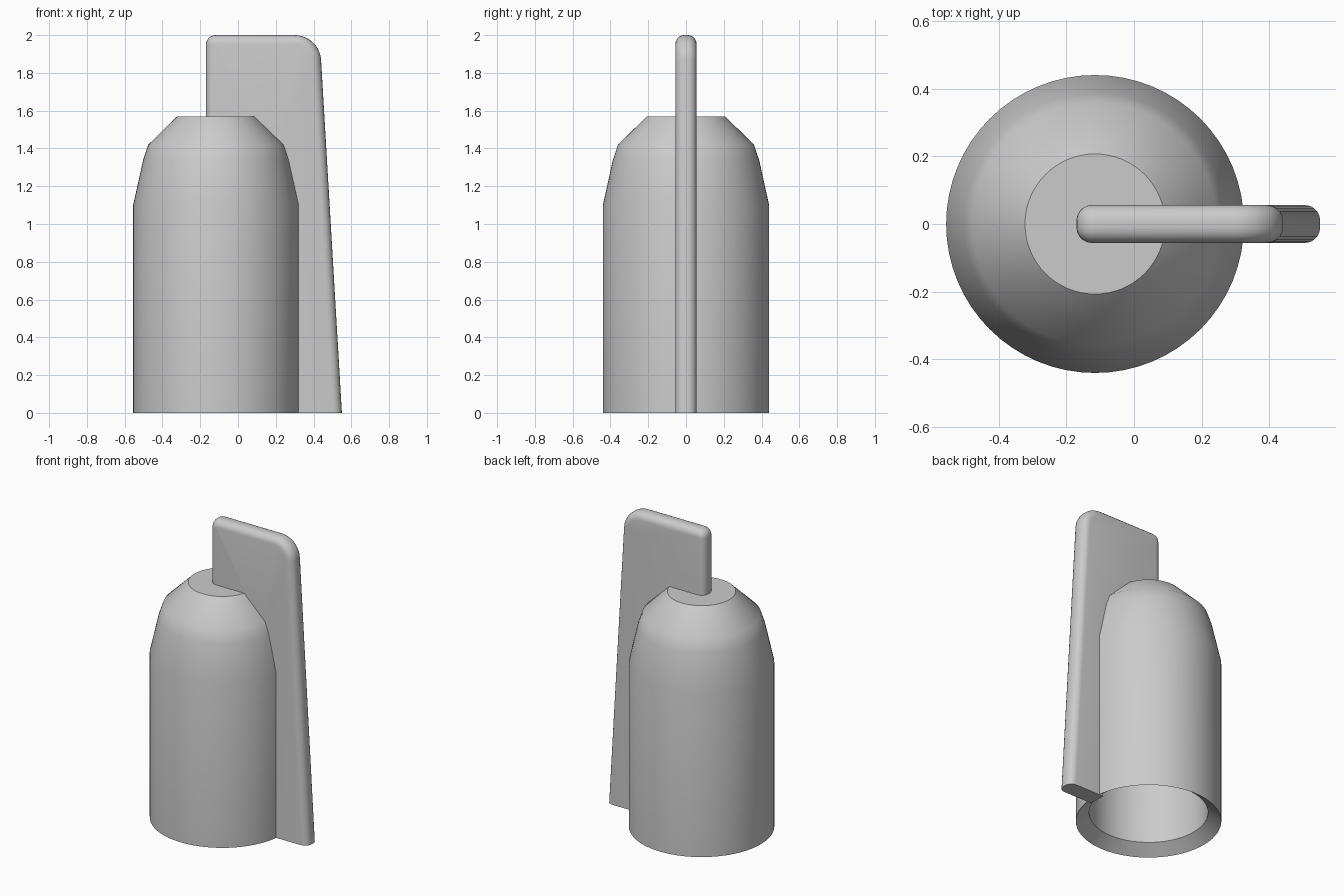
import bpy, bmesh, math

cube = bpy.data.objects.get("Cube")
if cube:
    bpy.data.objects.remove(cube, do_unlink=True)

grey = bpy.data.materials.new("light grey")
grey.use_nodes = True
colour = (0.6, 0.6, 0.6, 1)
grey.diffuse_color = colour
grey.node_tree.nodes["Principled BSDF"].inputs["Base Color"].default_value = colour


def finish(bm, name, angle):
    bmesh.ops.recalc_face_normals(bm, faces=bm.faces)
    mesh = bpy.data.meshes.new(name)
    bm.to_mesh(mesh)
    bm.free()
    mesh.materials.append(grey)
    obj = bpy.data.objects.new(name, mesh)
    bpy.context.collection.objects.link(obj)
    bpy.ops.object.select_all(action="DESELECT")
    obj.select_set(True)
    bpy.context.view_layer.objects.active = obj
    bpy.ops.object.shade_smooth_by_angle(angle=math.radians(angle))
    return obj


def arc(cx, cz, r, start, end, steps):
    angles = [math.radians(start + (end - start) * i / steps) for i in range(steps + 1)]
    return [(cx + r * math.cos(a), cz + r * math.sin(a)) for a in angles]


# Hollow domed body: inner shell, bevelled mouth, outer wall, flat crown
CENTRE_X = -0.115
profile = [(0, 1.46), (0.18, 1.46), (0.31, 1.34), (0.36, 1.1), (0.36, 0.06),
           (0.44, 0), (0.44, 1.1), (0.387, 1.34), (0.36, 1.42), (0.207, 1.57), (0, 1.57)]
bm = bmesh.new()
verts = [bm.verts.new((CENTRE_X + r, 0, z)) for r, z in profile]
edges = [bm.edges.new(pair) for pair in zip(verts, verts[1:])]
bmesh.ops.spin(bm, geom=verts + edges, cent=(CENTRE_X, 0, 0), axis=(0, 0, 1),
               angle=math.tau, steps=64)
bmesh.ops.remove_doubles(bm, verts=bm.verts, dist=0.0005)
finish(bm, "body", 30)

# Side fin: tapered plate with rounded exposed rim
HALF = 0.056
outer = [(0.55, 0)] + arc(0.3, 1.86, 0.14, 3.4, 90, 10)
outer += arc(-0.118, 1.948, 0.052, 90, 180, 6) + [(-0.17, 1.53)]
hidden = [(0.2, 1.4), (0.29, 1.1), (0.29, 0)]
bm = bmesh.new()
sides = []
for y in (-HALF, HALF):
    ring = [bm.verts.new((x, y, z)) for x, z in outer + hidden]
    bm.faces.new(ring)
    sides.append(ring)
front, back = sides
for i in range(len(front)):
    j = (i + 1) % len(front)
    bm.faces.new((front[i], front[j], back[j], back[i]))
bmesh.ops.recalc_face_normals(bm, faces=bm.faces)
rim = [bm.edges.get((ring[i], ring[i + 1])) for ring in sides for i in range(len(outer) - 1)]
bmesh.ops.bevel(bm, geom=rim, offset=0.046, segments=5, profile=0.5,
                affect="EDGES", clamp_overlap=False)
finish(bm, "side_fin", 35)
